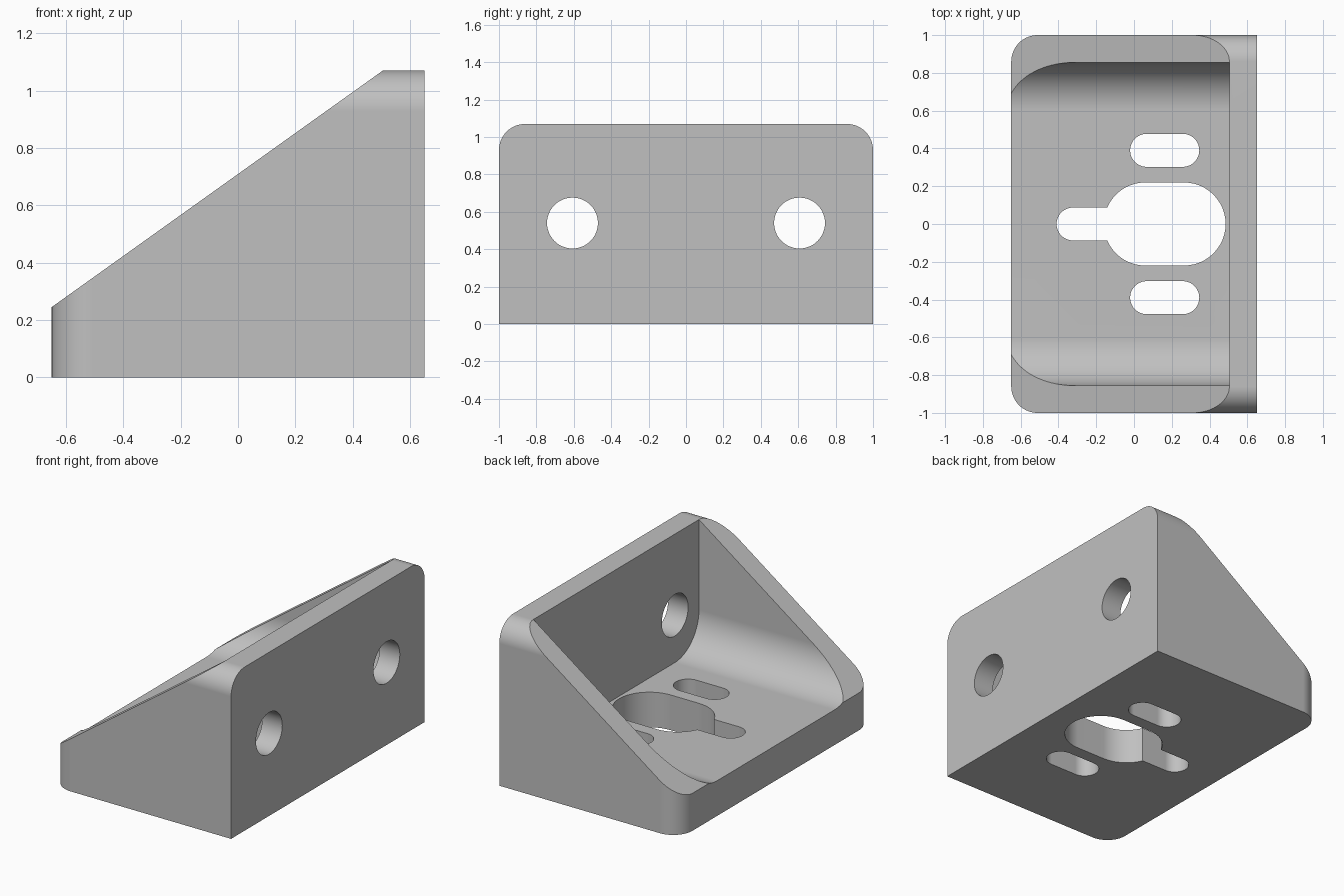
import bpy
import bmesh
from math import pi, cos, sin
from mathutils import Vector

if "Cube" in bpy.data.objects:
    bpy.data.objects.remove(bpy.data.objects["Cube"], do_unlink=True)

HALF_X, HALF_Y, HEIGHT = 0.65, 1.0, 1.07
CORNER = 0.14       # outer corner radius
BACK_X = 0.505      # inner face of the upright plate
LIP = 0.245         # height of the low edge
FLOOR = 0.23        # top of the base plate
INNER_Y = 0.855     # inner face of the side walls
FILLET = 0.25       # floor to side wall

grey = bpy.data.materials.new("plain grey")
grey.use_nodes = True
colour = (0.53, 0.53, 0.53, 1)
grey.diffuse_color = colour
grey.node_tree.nodes["Principled BSDF"].inputs["Base Color"].default_value = colour


def make_object(name, bm):
    bmesh.ops.recalc_face_normals(bm, faces=bm.faces[:])
    mesh = bpy.data.meshes.new(name)
    bm.to_mesh(mesh)
    bm.free()
    mesh.materials.append(grey)
    obj = bpy.data.objects.new(name, mesh)
    bpy.context.collection.objects.link(obj)
    return obj


def arc(cx, cy, radius, start, end, steps=24):
    angles = [start + (end - start) * i / steps for i in range(steps + 1)]
    return [(cx + radius * cos(a), cy + radius * sin(a)) for a in angles]


def prism(name, outline, axis, low, high):
    """Extrude an (x, y) outline along z, or a (y, z) outline along x."""
    bm = bmesh.new()
    place = (lambda u, v: (u, v, low)) if axis == "z" else (lambda u, v: (low, u, v))
    face = bm.faces.new([bm.verts.new(place(u, v)) for u, v in outline])
    new = bmesh.ops.extrude_face_region(bm, geom=[face])["geom"]
    shift = Vector((0, 0, high - low)) if axis == "z" else Vector((high - low, 0, 0))
    bmesh.ops.translate(bm, vec=shift, verts=[g for g in new if isinstance(g, bmesh.types.BMVert)])
    return make_object(name, bm)


def slot(name, x1, x2, y, radius):
    outline = arc(x2, y, radius, -pi / 2, pi / 2) + arc(x1, y, radius, pi / 2, 3 * pi / 2)
    return prism(name, outline, "z", -0.3, 0.4)


# Bracket block with rounded front uprights and rounded top side edges
bm = bmesh.new()
bmesh.ops.create_cube(bm, size=1)
for v in bm.verts:
    v.co = Vector((v.co.x * 2 * HALF_X, v.co.y * 2 * HALF_Y, (v.co.z + 0.5) * HEIGHT))


def is_rounded(edge):
    a, b = (v.co for v in edge.verts)
    mid, along = (a + b) / 2, b - a
    return (abs(along.z) > 0.1 and mid.x < 0) or (abs(along.x) > 0.1 and mid.z > 0.6)


bmesh.ops.bevel(bm, geom=[e for e in bm.edges if is_rounded(e)], offset=CORNER,
                offset_type='OFFSET', segments=16, profile=0.5, affect='EDGES')

# Sloping cut from the top of the plate down to the low edge
rise, run = HEIGHT - LIP, BACK_X + HALF_X
cut = bmesh.ops.bisect_plane(bm, geom=bm.verts[:] + bm.edges[:] + bm.faces[:], dist=1e-5,
                             plane_co=(-HALF_X, 0, LIP), plane_no=(-rise, 0, run),
                             clear_outer=True)
bmesh.ops.holes_fill(bm, edges=[e for e in bm.edges if e.is_boundary], sides=0)
bracket = make_object("corner_bracket", bm)

# Cutters: cavity, keyhole, side slots and screw holes
inner = INNER_Y - FILLET
section = (arc(-inner, FLOOR + FILLET, FILLET, pi, 3 * pi / 2)
           + arc(inner, FLOOR + FILLET, FILLET, 3 * pi / 2, 2 * pi)
           + [(INNER_Y, 1.5), (-INNER_Y, 1.5)])
cutters = [prism("cavity_cutter", section, "x", -1, BACK_X),
           slot("keyhole_wide_cutter", 0.06, 0.265, 0, 0.22),
           slot("keyhole_narrow_cutter", -0.323, 0.1, 0, 0.087)]
for side in (-1, 1):
    cutters.append(slot("side_slot_cutter", 0.067, 0.258, side * 0.39, 0.0875))
    circle = arc(side * 0.607, 0.54, 0.136, 0, 2 * pi, 48)[:-1]
    cutters.append(prism("screw_hole_cutter", circle, "x", 0.3, 0.9))

bpy.ops.object.select_all(action='DESELECT')
bracket.select_set(True)
bpy.context.view_layer.objects.active = bracket
for cutter in cutters:
    cutter.hide_render = True
    mod = bracket.modifiers.new("cut", 'BOOLEAN')
    mod.operation = 'DIFFERENCE'
    mod.solver = 'EXACT'
    mod.object = cutter
    bpy.ops.object.modifier_apply(modifier=mod.name)
    bpy.data.objects.remove(cutter, do_unlink=True)

# Smooth the rounded faces and keep the flats flat
bpy.ops.object.shade_smooth_by_angle(angle=pi / 7)
weighted = bracket.modifiers.new("even_shading", 'WEIGHTED_NORMAL')
weighted.keep_sharp = True
